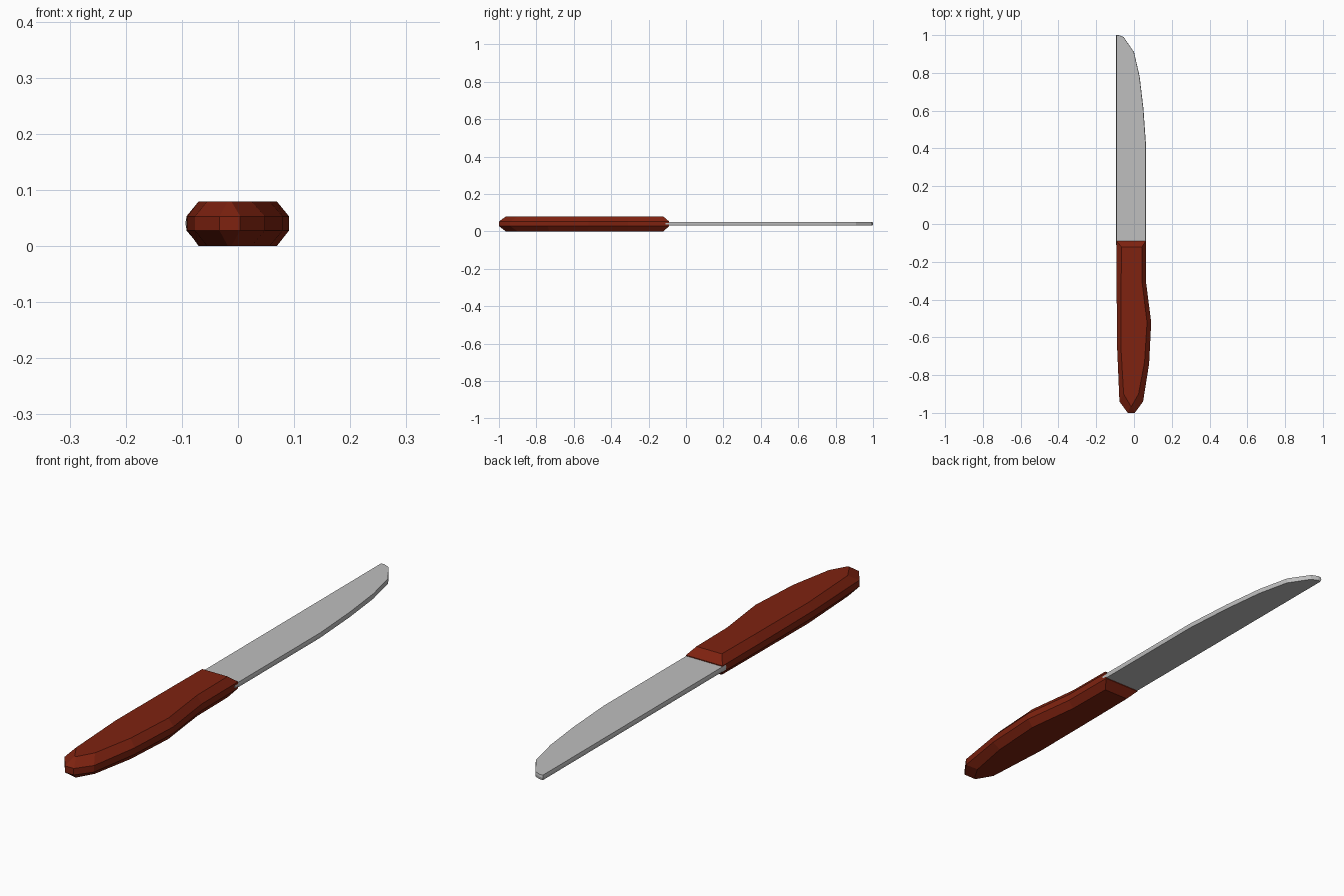
import bpy, bmesh

if "Cube" in bpy.data.objects:
    bpy.data.objects.remove(bpy.data.objects["Cube"])


def material(name, rgb):
    m = bpy.data.materials.new(name)
    m.diffuse_color = (*rgb, 1.0)
    m.use_nodes = True
    m.node_tree.nodes["Principled BSDF"].inputs["Base Color"].default_value = m.diffuse_color
    return m


def stacked_solid(name, rings, mat):
    """Bridge stacked outlines, given as (points, z), into a closed solid."""
    bm = bmesh.new()
    loops = [[bm.verts.new((x, y, z)) for x, y in pts] for pts, z in rings]
    n = len(loops[0])
    for low, high in zip(loops, loops[1:]):
        for i in range(n):
            j = (i + 1) % n
            bm.faces.new((low[i], low[j], high[j], high[i]))
    bm.faces.new(loops[0])
    bm.faces.new(loops[-1])
    bmesh.ops.recalc_face_normals(bm, faces=bm.faces)
    me = bpy.data.meshes.new(name)
    bm.to_mesh(me)
    bm.free()
    me.materials.append(mat)
    ob = bpy.data.objects.new(name, me)
    bpy.context.collection.objects.link(ob)
    return ob


wood = material("red brown wood", (0.21, 0.016, 0.005))
steel = material("grey steel", (0.52, 0.52, 0.52))

# Handle: wide middle band with chamfers to narrower top and bottom faces
outer = [(-0.092, -0.09), (-0.092, -0.31), (-0.09, -0.64), (-0.077, -0.94),
         (-0.033, -1.0), (0.004, -1.0), (0.048, -0.94), (0.08, -0.74),
         (0.091, -0.52), (0.064, -0.31), (0.063, -0.09)]
inner = [(-0.066, -0.122), (-0.068, -0.31), (-0.07, -0.64), (-0.055, -0.90),
         (-0.018, -0.963), (-0.012, -0.963), (0.024, -0.90), (0.056, -0.73),
         (0.069, -0.52), (0.043, -0.31), (0.041, -0.122)]
stacked_solid("handle", [(inner, 0.0), (outer, 0.028), (outer, 0.053), (inner, 0.08)], wood)

# Blade: straight spine, curved cutting edge, slight ridge along the rim
rim = [(-0.094, -0.11), (0.064, -0.11), (0.064, 0.41), (0.05, 0.61),
       (0.03, 0.78), (0.0, 0.91), (-0.055, 0.99), (-0.08, 1.0), (-0.094, 1.0)]
face = [(-0.015 + (x + 0.015) * 0.975, y if y < 0 else y * 0.998) for x, y in rim]
stacked_solid("blade", [(face, 0.031), (rim, 0.041), (face, 0.05)], steel)
